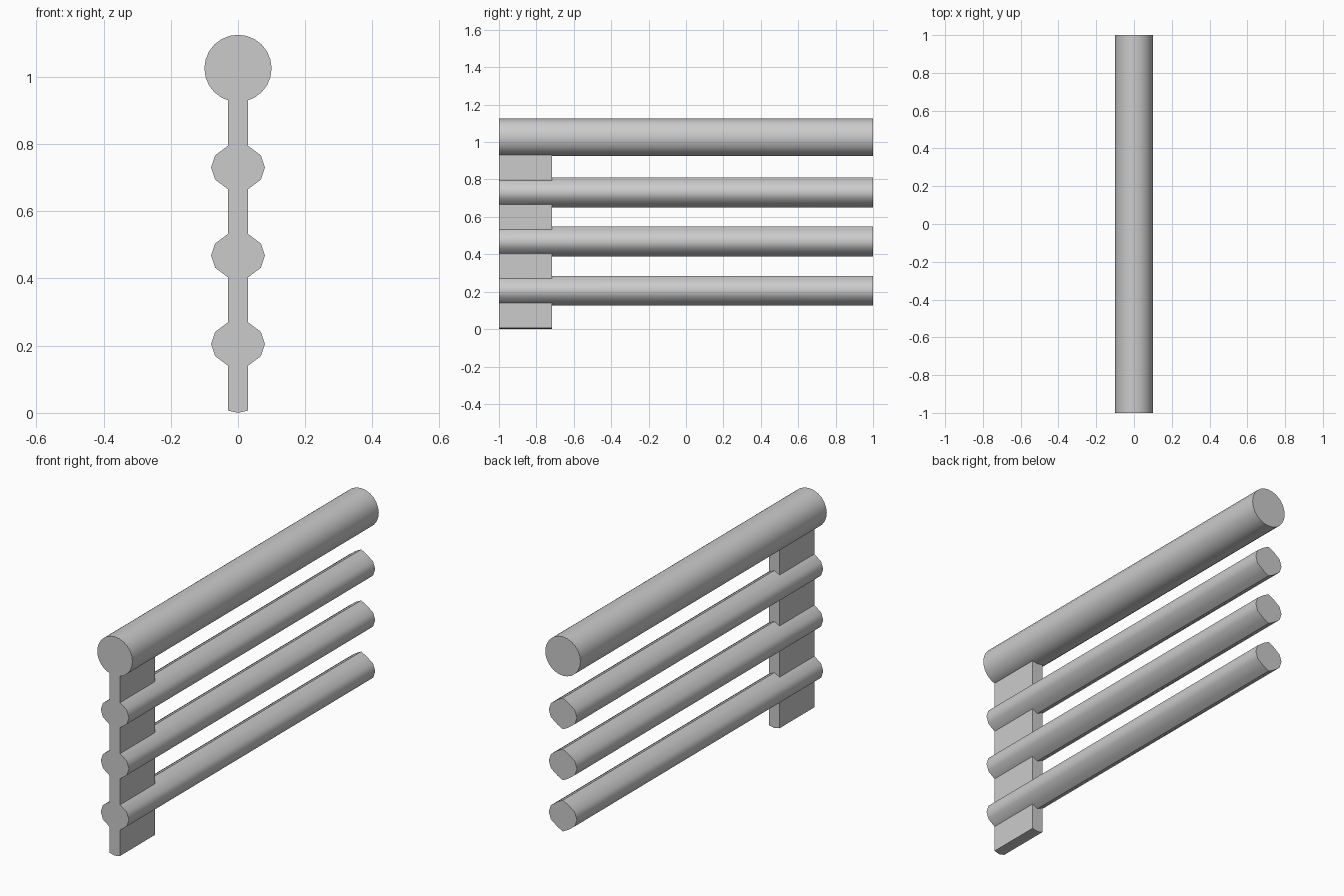
import bpy, bmesh, math

if "Cube" in bpy.data.objects:
    bpy.data.objects.remove(bpy.data.objects["Cube"])

FRONT, POST_BACK, BACK = -1.0, -0.717, 1.0
HALF = 0.03                      # half thickness of the post
RAIL_Z = [0.205, 0.468, 0.73]    # centres of the thin rails
RISE, APEX = 0.0645, 0.08        # rail height where it meets the post, and at its ridge


def finish(name, bm, angle):
    bmesh.ops.remove_doubles(bm, verts=bm.verts, dist=0.0002)
    bmesh.ops.recalc_face_normals(bm, faces=bm.faces)
    mesh = bpy.data.meshes.new(name)
    bm.to_mesh(mesh)
    bm.free()
    ob = bpy.data.objects.new(name, mesh)
    bpy.context.collection.objects.link(ob)
    bpy.ops.object.select_all(action='DESELECT')
    ob.select_set(True)
    bpy.context.view_layer.objects.active = ob
    bpy.ops.object.shade_smooth_by_angle(angle=math.radians(angle))


def tube(bm, outline, y0, y1, skip=(), caps=(True, True)):
    """Extrude an x/z outline along y, leaving out the edges listed in skip."""
    a = [bm.verts.new((x, y0, z)) for x, z in outline]
    b = [bm.verts.new((x, y1, z)) for x, z in outline]
    n = len(outline)
    for i in range(n):
        if i not in skip:
            j = (i + 1) % n
            bm.faces.new((a[i], a[j], b[j], b[i]))
    if caps[0]:
        bm.faces.new(a)
    if caps[1]:
        bm.faces.new(b[::-1])


# Post with the three thin rails growing out of it, as one clean shell
bm = bmesh.new()
quarter = [(0.08, 0), (0.068, 0.036), (HALF, RISE), (0, APEX)]
half = quarter + [(-x, z) for x, z in quarter[-2::-1]]
section = half + [(-x, -z) for x, z in half[1:-1]]
for zc in RAIL_Z:
    ring = [(x, zc + z) for x, z in section]
    tube(bm, ring, FRONT, POST_BACK, skip=(2, 3, 8, 9), caps=(True, False))
    tube(bm, ring, POST_BACK, BACK, caps=(False, True))

# Post pieces below, between and above the rails: (side z, middle z)
lows = [(0.007, 0.0)] + [(z + RISE, z + APEX) for z in RAIL_Z]
highs = [(z - RISE, z - APEX) for z in RAIL_Z] + [(0.93, 0.925)]
for k, (lo, hi) in enumerate(zip(lows, highs)):
    ring = [(-HALF, lo[0]), (0, lo[1]), (HALF, lo[0]),
            (HALF, hi[0]), (0, hi[1]), (-HALF, hi[0])]
    tube(bm, ring, FRONT, POST_BACK, skip=(3, 4) if k == 0 else (0, 1, 3, 4))
finish("post_and_rails", bm, 50)

# Thick round handrail
bm = bmesh.new()
circle = [(0.1 * math.cos(i * math.tau / 24), 1.025 + 0.1 * math.sin(i * math.tau / 24))
          for i in range(24)]
tube(bm, circle, FRONT, BACK)
finish("handrail", bm, 40)
